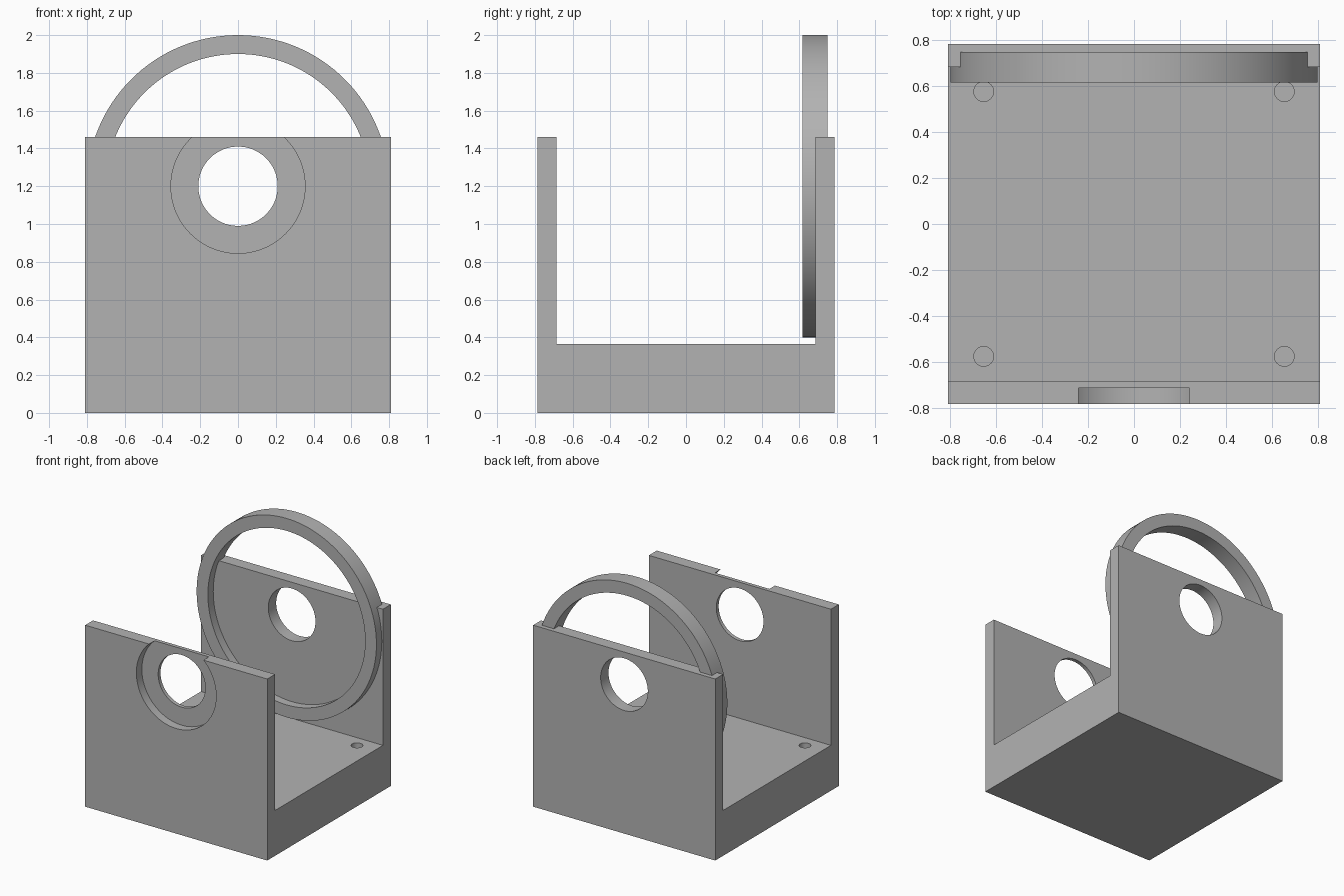
import bpy
import bmesh
from math import radians, pi, cos, sin
from mathutils import Matrix

cube = bpy.data.objects.get("Cube")
if cube:
    bpy.data.objects.remove(cube, do_unlink=True)

HALF_X, HALF_Y = 0.81, 0.785
WALL_TOP, FLOOR_TOP, INNER_Y = 1.46, 0.365, 0.685
HOLE_Z = 1.2

grey = bpy.data.materials.new("plain grey")
grey.use_nodes = True
colour = (0.45, 0.45, 0.45, 1)
grey.diffuse_color = colour
grey.node_tree.nodes["Principled BSDF"].inputs["Base Color"].default_value = colour


def make_object(name, bm):
    bmesh.ops.recalc_face_normals(bm, faces=bm.faces)
    mesh = bpy.data.meshes.new(name)
    bm.to_mesh(mesh)
    bm.free()
    mesh.materials.append(grey)
    obj = bpy.data.objects.new(name, mesh)
    bpy.context.collection.objects.link(obj)
    return obj


def cylinder(name, radius, depth, location, along_y=True, sides=96):
    bm = bmesh.new()
    matrix = Matrix.Translation(location)
    if along_y:
        matrix = matrix @ Matrix.Rotation(pi / 2, 4, 'X')
    bmesh.ops.create_cone(bm, cap_ends=True, segments=sides, radius1=radius,
                          radius2=radius, depth=depth, matrix=matrix)
    return make_object(name, bm)


def cut(target, cutter):
    mod = target.modifiers.new(cutter.name, 'BOOLEAN')
    mod.operation = 'DIFFERENCE'
    mod.solver = 'EXACT'
    mod.object = cutter
    bpy.context.view_layer.objects.active = target
    bpy.ops.object.modifier_apply(modifier=mod.name)
    bpy.data.objects.remove(cutter, do_unlink=True)


def smooth(obj):
    bpy.ops.object.select_all(action='DESELECT')
    obj.select_set(True)
    bpy.context.view_layer.objects.active = obj
    bpy.ops.object.shade_smooth_by_angle(angle=radians(30))


# U-shaped bracket: thick floor with a front and a back wall
half = [(HALF_Y, 0), (HALF_Y, WALL_TOP), (INNER_Y, WALL_TOP), (INNER_Y, FLOOR_TOP)]
outline = half + [(-y, z) for y, z in reversed(half)]
bm = bmesh.new()
profile = bm.faces.new([bm.verts.new((-HALF_X, y, z)) for y, z in outline])
extruded = bmesh.ops.extrude_face_region(bm, geom=[profile])
bmesh.ops.translate(bm, vec=(2 * HALF_X, 0, 0),
                    verts=[v for v in extruded["geom"] if isinstance(v, bmesh.types.BMVert)])
bracket = make_object("bracket", bm)

# Round opening through both walls and a shallow recess outside the front wall
for side in (-1, 1):
    cut(bracket, cylinder("wall_hole", 0.21, 0.3, (0, side * 0.735, HOLE_Z)))
cut(bracket, cylinder("front_recess", 0.355, 0.2, (0, -0.815, HOLE_Z)))

# Blind screw holes in the floor
for x in (-0.655, 0.655):
    for y in (-0.577, 0.577):
        cut(bracket, cylinder("screw_hole", 0.043, 0.5, (x, y, 0.415), False, 32))
smooth(bracket)

# Large ring seated in the back wall: a rectangular section turned about y
bm = bmesh.new()
section = [(0.8, 0.617), (0.8, 0.75), (0.7, 0.75), (0.7, 0.617)]
SIDES = 128
loops = []
for i in range(SIDES):
    a = 2 * pi * i / SIDES
    loops.append([bm.verts.new((r * cos(a), y, HOLE_Z + r * sin(a))) for r, y in section])
for i in range(SIDES):
    here, there = loops[i], loops[(i + 1) % SIDES]
    for j in range(4):
        k = (j + 1) % 4
        bm.faces.new((here[j], here[k], there[k], there[j]))
smooth(make_object("ring", bm))
